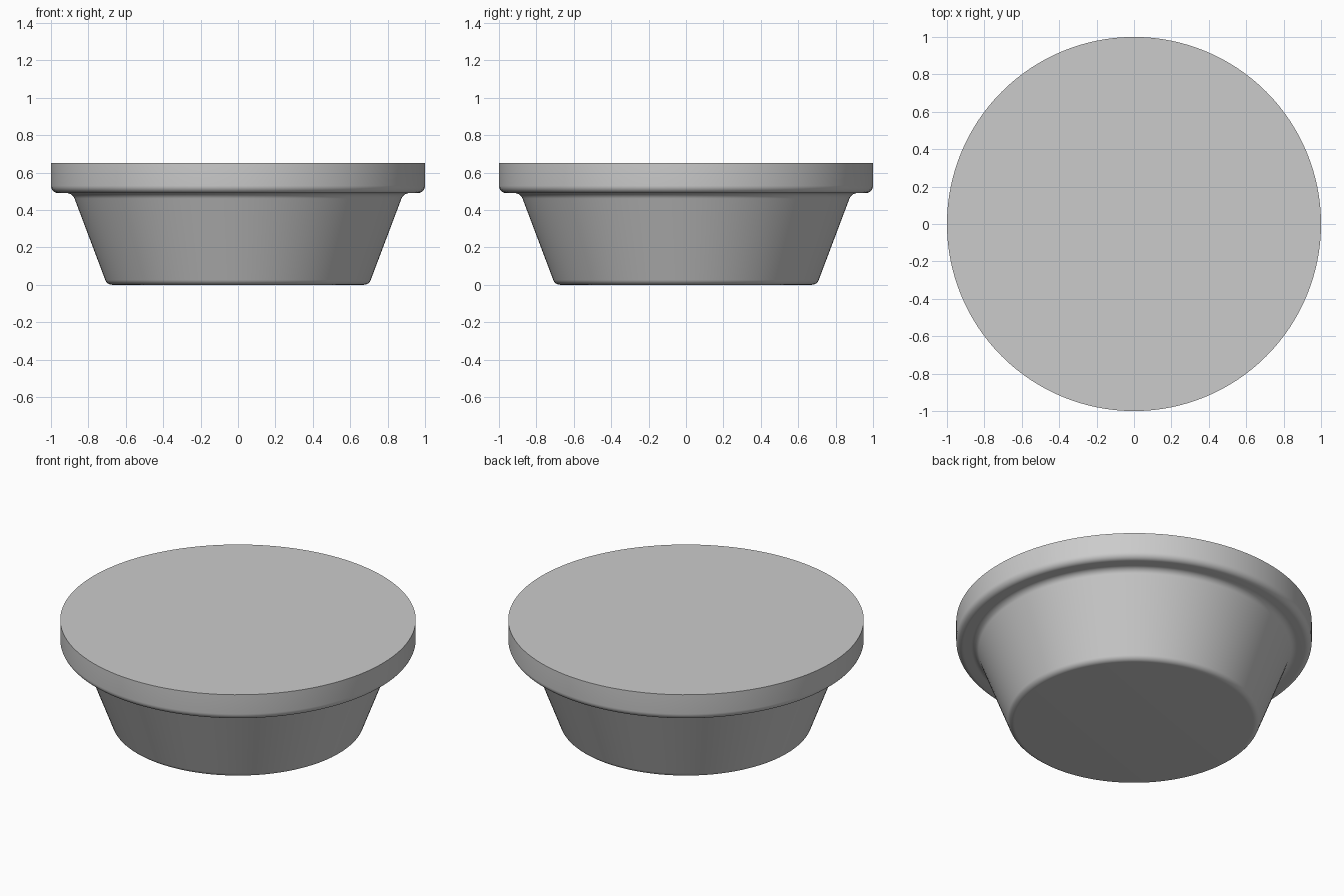
import bpy, bmesh
from math import pi, tan
from mathutils import Vector, Matrix

cube = bpy.data.objects.get("Cube")
if cube:
    bpy.data.objects.remove(cube)

SEGMENTS = 128
HEIGHT = 0.65

# Plain grey material
grey = bpy.data.materials.new("plain_grey")
grey.use_nodes = True
colour = (0.6, 0.6, 0.6, 1)
grey.diffuse_color = colour
grey.node_tree.nodes["Principled BSDF"].inputs["Base Color"].default_value = colour


def rounded(before, corner, after, radius, steps=8):
    """Points of a circular arc that rounds off a profile corner."""
    a, c, b = Vector(before), Vector(corner), Vector(after)
    to_a, to_b = (a - c).normalized(), (b - c).normalized()
    half = to_a.angle(to_b) / 2
    reach = radius / tan(half)
    centre = c + (to_a + to_b).normalized() * (reach ** 2 + radius ** 2) ** 0.5
    start, turn = c + to_a * reach - centre, pi - 2 * half
    if start.cross(c + to_b * reach - centre) < 0:
        turn = -turn
    return [centre + Matrix.Rotation(turn * i / steps, 2) @ start
            for i in range(steps + 1)]


# Half outline: tapered body, filleted neck, rounded rim, sharp top edge
axis, foot, neck = (0, 0), (0.70, 0), (0.885, 0.49)
rim, top = (1, 0.49), (1, HEIGHT)
profile = (rounded(axis, foot, neck, 0.04)
           + rounded(foot, neck, rim, 0.045)
           + rounded(neck, rim, top, 0.04)
           + [Vector(top)])

# Spin the outline into a solid with flat end caps
bm = bmesh.new()
rings = []
for r, z in profile:
    rings.append([bm.verts.new(Matrix.Rotation(2 * pi * i / SEGMENTS, 3, 'Z')
                               @ Vector((r, 0, z))) for i in range(SEGMENTS)])
for low, high in zip(rings, rings[1:]):
    for i in range(SEGMENTS):
        j = (i + 1) % SEGMENTS
        bm.faces.new((low[i], low[j], high[j], high[i]))
bm.faces.new(reversed(rings[0]))
bm.faces.new(rings[-1])
bmesh.ops.recalc_face_normals(bm, faces=bm.faces)

mesh = bpy.data.meshes.new("flanged_dish")
bm.to_mesh(mesh)
bm.free()
mesh.materials.append(grey)
dish = bpy.data.objects.new("flanged_dish", mesh)
bpy.context.collection.objects.link(dish)

# Smooth sides, crisp top edge
bpy.ops.object.select_all(action='DESELECT')
dish.select_set(True)
bpy.context.view_layer.objects.active = dish
bpy.ops.object.shade_smooth_by_angle(angle=pi / 6)
